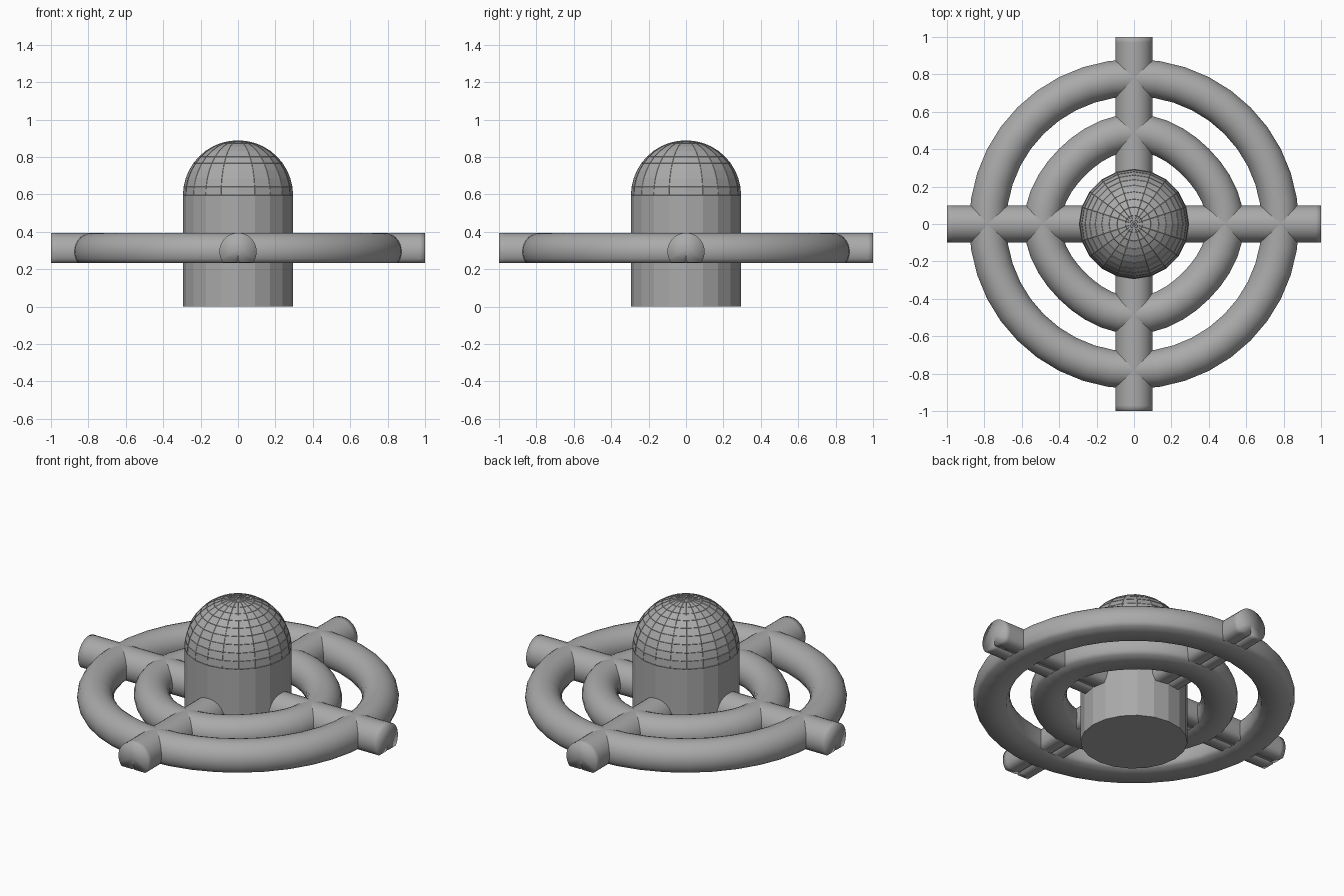
import bpy, bmesh
from math import sin, cos, pi, radians
from mathutils import Vector

cube = bpy.data.objects.get("Cube")
if cube:
    bpy.data.objects.remove(cube, do_unlink=True)

TUBE_R, TUBE_Z, CUT = 0.1, 0.295, -0.06
CORE_R, CORE_H, SIDES = 0.293, 0.595, 20

grey = bpy.data.materials.new("grey")
grey.use_nodes = True
grey.diffuse_color = (0.4, 0.4, 0.4, 1)
grey.node_tree.nodes["Principled BSDF"].inputs["Base Color"].default_value = grey.diffuse_color


def finish(name, bm, angle=None):
    bmesh.ops.recalc_face_normals(bm, faces=bm.faces[:])
    mesh = bpy.data.meshes.new(name)
    bm.to_mesh(mesh)
    bm.free()
    mesh.materials.append(grey)
    obj = bpy.data.objects.new(name, mesh)
    bpy.context.collection.objects.link(obj)
    if angle:
        bpy.ops.object.select_all(action="DESELECT")
        obj.select_set(True)
        bpy.context.view_layer.objects.active = obj
        bpy.ops.object.shade_smooth_by_angle(angle=radians(angle))
    return obj


# Round tube section with a flat underside; the bars add a narrow slit
STEPS = 18
ring_section = []
for i in range(STEPS + 1):
    a = radians(-37 + 254 * i / STEPS)
    ring_section.append((TUBE_R * cos(a), TUBE_R * sin(a)))
bar_section = ring_section + [(-0.005, CUT), (0, -0.01), (0.005, CUT)]


def sweep(name, section, stations, closed):
    """Sweep a section through (centre, sideways direction) stations."""
    bm = bmesh.new()
    loops = [[bm.verts.new(c + side * u + Vector((0, 0, v))) for u, v in section]
             for c, side in stations]
    pairs = list(zip(loops, loops[1:]))
    if closed:
        pairs.append((loops[-1], loops[0]))
    n = len(section)
    for a, b in pairs:
        for i in range(n):
            j = (i + 1) % n
            bm.faces.new((a[i], a[j], b[j], b[i]))
    if not closed:
        for loop, (c, side) in ((loops[0], stations[0]), (loops[-1], stations[-1])):
            hub = bm.verts.new(c + Vector((0, 0, 0.01)))
            for i in range(n):
                bm.faces.new((loop[i], loop[(i + 1) % n], hub))
    finish(name, bm, 100)


# Two rings around the core; bulge pushes a ring outward where it meets the bars
def ring(name, radius, bulge, segments=40):
    stations = []
    for i in range(segments):
        a = 2 * pi * i / segments
        out = Vector((cos(a), sin(a), 0))
        r = radius + bulge * cos(4 * a)
        stations.append((out * r + Vector((0, 0, TUBE_Z)), out))
    sweep(name, ring_section, stations, True)


ring("outer_ring", 0.782, 0)
ring("inner_ring", 0.478, 0.01)


# Crossed bars running through the core
def bar(name, along):
    side = Vector((along.y, -along.x, 0))
    stations = [(along * t + Vector((0, 0, TUBE_Z)), side)
                for t in (-1, -0.97, -0.5, 0, 0.5, 0.97, 1)]
    sweep(name, bar_section, stations, False)


bar("side_to_side_bar", Vector((1, 0, 0)))
bar("front_to_back_bar", Vector((0, 1, 0)))

# Faceted central column
bm = bmesh.new()
bmesh.ops.create_cone(bm, cap_ends=True, segments=SIDES, radius1=CORE_R,
                      radius2=CORE_R, depth=CORE_H)
bmesh.ops.translate(bm, verts=bm.verts[:], vec=(0, 0, CORE_H / 2))
finish("core_column", bm)


# Faceted dome with fine raised seams
def dome_mesh():
    bm = bmesh.new()
    bmesh.ops.create_uvsphere(bm, u_segments=SIDES, v_segments=SIDES, radius=CORE_R)
    low = [v for v in bm.verts if v.co.z < -0.001]
    bmesh.ops.delete(bm, geom=low, context="VERTS")
    bmesh.ops.translate(bm, verts=bm.verts[:], vec=(0, 0, CORE_H))
    return bm


finish("dome", dome_mesh())
seams = finish("dome_seams", dome_mesh())
wire = seams.modifiers.new("thin seams", "WIREFRAME")
wire.thickness = 0.003
wire.use_even_offset = False
wire.use_boundary = True
